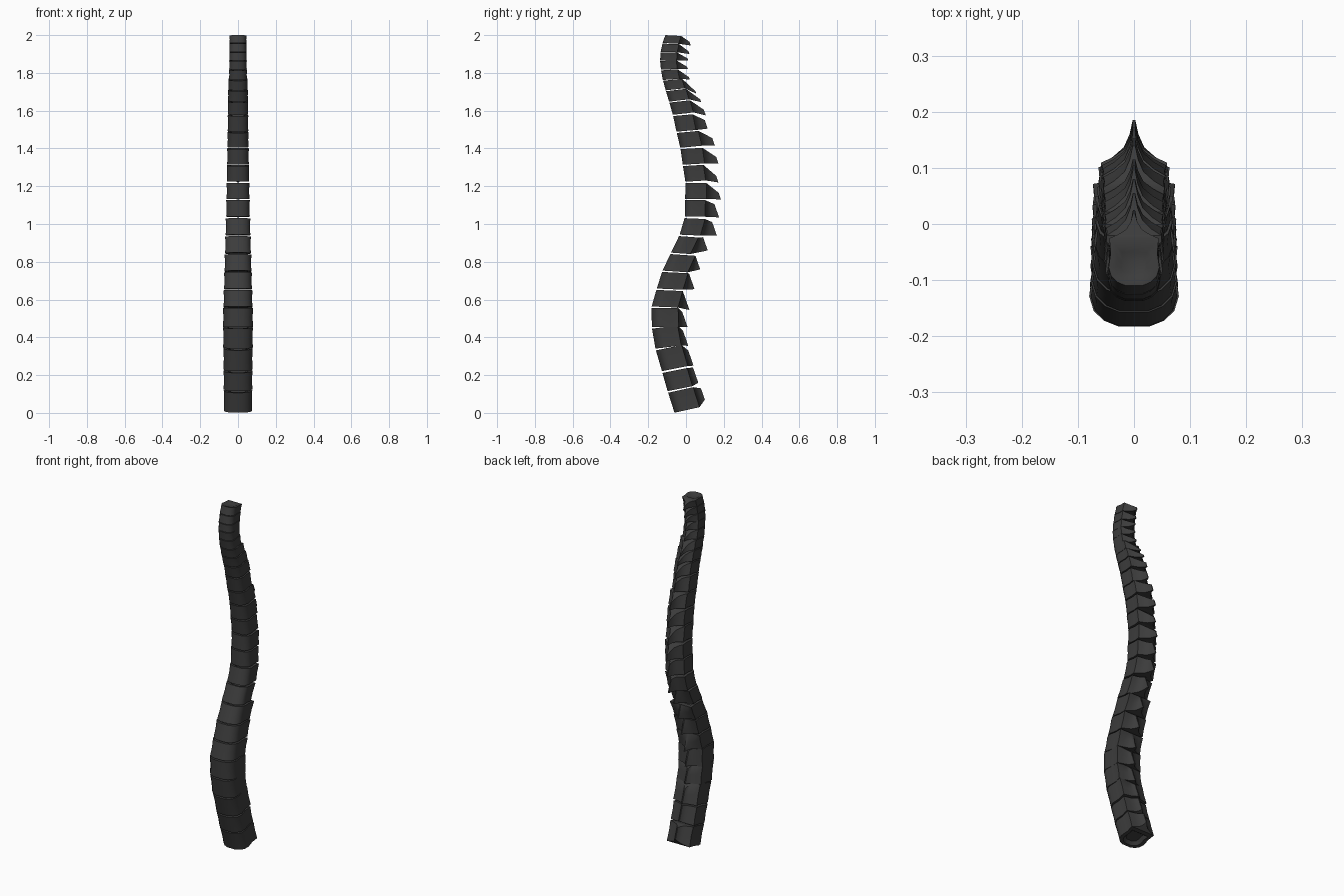
import bpy
import bmesh
import math
from mathutils import Vector

old = bpy.data.objects.get("Cube")
if old:
    bpy.data.objects.remove(old, do_unlink=True)

bone = bpy.data.materials.new("charcoal grey")
bone.use_nodes = True
colour = (0.045, 0.045, 0.045, 1)
bone.diffuse_color = colour
bsdf = bone.node_tree.nodes["Principled BSDF"]
bsdf.inputs["Base Color"].default_value = colour
bsdf.inputs["Roughness"].default_value = 0.7

# Front edge of the column (y, z) from base to top, one joint per pair
FRONT = [(-.065, 0), (-.10, .11), (-.13, .215), (-.165, .335), (-.185, .45),
         (-.187, .56), (-.16, .655), (-.13, .75), (-.085, .845), (-.038, .94),
         (-.01, 1.035), (-.008, 1.13), (-.006, 1.22), (-.02, 1.31), (-.033, 1.4),
         (-.053, 1.485), (-.072, 1.575), (-.092, 1.645), (-.11, 1.705),
         (-.125, 1.76), (-.135, 1.815), (-.14, 1.865), (-.137, 1.91),
         (-.127, 1.957), (-.112, 2)]

# Rear spine tips (y, lower z, height) from base to top
TIPS = [(.10, .07, .06), (.065, .16, .08), (.04, .25, .08), (.012, .355, .08),
        (.008, .455, .08), (.018, .545, .09), (.045, .655, .08), (.075, .76, .07),
        (.115, .86, .07), (.163, .94, .07), (.175, 1.035, .07), (.185, 1.13, .035),
        (.172, 1.22, .035), (.172, 1.32, .035), (.153, 1.415, .04),
        (.115, 1.505, .045), (.105, 1.575, .03), (.08, 1.645, .015),
        (.055, 1.69, .012), (.02, 1.765, .012), (.01, 1.82, .012),
        (.012, 1.865, .012), (.018, 1.9, .015), (.025, 1.945, .02)]

# Half widths along the height
WIDTHS = [(0, .075), (.5, .08), (.9, .068), (1.1, .062), (1.5, .055),
          (1.7, .053), (1.8, .047), (2, .045)]

# Half outlines: body (depth, width) from front to wing, then rear spine
BODY = [(.03, .35), (.1, .67), (.22, .9), (.4, 1), (.7, .92), (1, .97)]
SPINE = [(.16, .62), (.38, .3), (.68, .13), (1, .04)]


def interp(table, t):
    for (a, va), (b, vb) in zip(table, table[1:]):
        if t <= b:
            return va + (vb - va) * (t - a) / (b - a)
    return table[-1][1]


def lerp(a, b, t):
    return a + (b - a) * t


def vertebra(index):
    low, high = Vector(FRONT[index]), Vector(FRONT[index + 1])
    gap = (high - low) * 0.04
    low, high = (low + gap if index else low), high - (gap if index < len(TIPS) - 1 else gap * 0)
    tip_y, tip_z, tip_h = TIPS[index]
    mid = (low + high) / 2
    half = interp(WIDTHS, mid.y)

    # Plane of the body follows the lean of the column
    lean = (low.x - high.x) / (high.y - low.y)
    slope = lean * ((0.7 if mid.y < 0.5 else 0.4) if lean > 0 else 0.15)
    depth = (tip_y - mid.x) * (0.75 if mid.y < 0.8 else 0.6)
    bm = bmesh.new()

    def point(side, u, w, t, spine):
        start = low.lerp(high, t)
        waist = 0.965 if t == 0.5 else 1
        y, z = start.x + u * depth, start.y + slope * depth * u
        if spine:
            wing_y, wing_z = start.x + depth, start.y + slope * depth
            y = lerp(wing_y, tip_y - 0.35 * tip_h * t, u)
            z = lerp(wing_z, tip_z + tip_h * t, u)
        return bm.verts.new((side * w * half * waist, y, z))

    levels = []
    for t in (0, 0.5, 1):
        rows = {}
        for side in (-1, 1):
            rows[side] = [point(side, u, w, t, False) for u, w in BODY]
            rows[side] += [point(side, u, w, t, True) for u, w in SPINE]
        levels.append(rows)

    # Side walls, closed around the front and the rear tip
    loops = [r[-1][::-1] + r[1] for r in levels]
    count = len(loops[0])
    for a, b in zip(loops, loops[1:]):
        for i in range(count):
            j = (i + 1) % count
            bm.faces.new((a[i], a[j], b[j], b[i]))

    # End plates: dished body disc plus strips over the rear spine
    n = len(BODY)
    for rows, sign in ((levels[0], 1), (levels[2], -1)):
        left, right = rows[-1], rows[1]
        for i in range(n - 1, len(left) - 1):
            bm.faces.new((left[i], right[i], right[i + 1], left[i + 1]))
        outer = left[:n][::-1] + right[:n]
        centre = sum((v.co for v in outer), Vector()) / len(outer)
        dish = Vector((0, 0, sign * (high.y - low.y) * 0.16))
        previous = outer
        for scale, sink in ((0.72, 0), (0.5, 1)):
            ring = [bm.verts.new(centre.lerp(v.co, scale) + dish * sink) for v in outer]
            for i in range(len(ring)):
                j = (i + 1) % len(ring)
                bm.faces.new((previous[i], previous[j], ring[j], ring[i]))
            previous = ring
        bm.faces.new(previous)

    bmesh.ops.recalc_face_normals(bm, faces=bm.faces)
    name = "vertebra_%02d" % (index + 1)
    mesh = bpy.data.meshes.new(name)
    bm.to_mesh(mesh)
    bm.free()
    mesh.materials.append(bone)
    obj = bpy.data.objects.new(name, mesh)
    bpy.context.collection.objects.link(obj)
    return obj


parts = [vertebra(i) for i in range(len(TIPS))]

# Smooth the rounded walls, keep the plate edges sharp
bpy.ops.object.select_all(action="DESELECT")
for part in parts:
    part.select_set(True)
bpy.context.view_layer.objects.active = parts[0]
bpy.ops.object.shade_smooth_by_angle(angle=math.radians(40))
